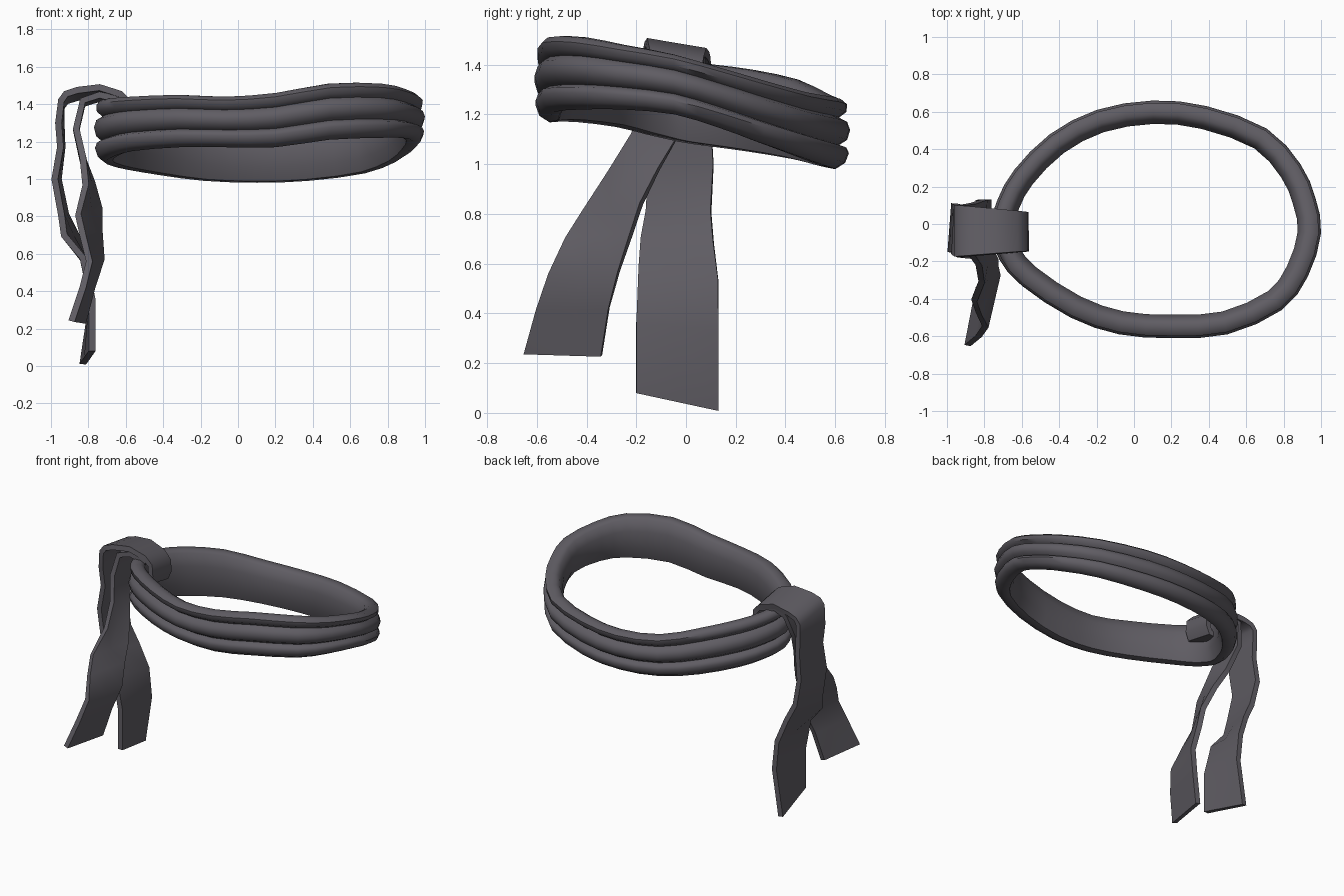
import bpy, bmesh
from mathutils import Vector

if "Cube" in bpy.data.objects:
    bpy.data.objects.remove(bpy.data.objects["Cube"], do_unlink=True)

CLOTH = (0.115, 0.108, 0.125, 1)
cloth = bpy.data.materials.new("charcoal cloth")
cloth.use_nodes = True
cloth.diffuse_color = CLOTH
shader = next(n for n in cloth.node_tree.nodes if n.type == "BSDF_PRINCIPLED")
shader.inputs["Base Color"].default_value = CLOTH
shader.inputs["Roughness"].default_value = 0.8


def grid_object(name, rows, closed=False, thickness=0):
    """Skin a list of point rows; closed wraps the grid in both directions."""
    bm = bmesh.new()
    grid = [[bm.verts.new(p) for p in row] for row in rows]
    n, m = len(grid), len(grid[0])
    for i in range(n if closed else n - 1):
        for j in range(m if closed else m - 1):
            a, b = grid[i], grid[(i + 1) % n]
            k = (j + 1) % m
            bm.faces.new((a[j], b[j], b[k], a[k]))
    bmesh.ops.recalc_face_normals(bm, faces=bm.faces)
    mesh = bpy.data.meshes.new(name)
    bm.to_mesh(mesh)
    bm.free()
    mesh.materials.append(cloth)
    obj = bpy.data.objects.new(name, mesh)
    bpy.context.collection.objects.link(obj)
    bpy.ops.object.select_all(action="DESELECT")
    obj.select_set(True)
    bpy.context.view_layer.objects.active = obj
    if thickness:
        solid = obj.modifiers.new("cloth thickness", "SOLIDIFY")
        solid.thickness = thickness
        solid.offset = 0
        bpy.ops.object.modifier_apply(modifier=solid.name)
    bpy.ops.object.shade_smooth_by_angle(angle=0.9)


def catmull(points, i, t):
    """Point on a closed smooth curve through the given points."""
    n = len(points)
    a, b, c, d = (Vector(points[(i + k) % n]) for k in (-1, 0, 1, 2))
    return 0.5 * (2 * b + (c - a) * t + (2 * a - 5 * b + 4 * c - d) * t ** 2
                  + (3 * b - a - 3 * c + d) * t ** 3)


# Headband: outer x, outer y, top height, bottom height around the loop
stations = [
    (1.0, -.05, 1.44, 1.2), (.97, .14, 1.39, 1.15), (.89, .32, 1.34, 1.09),
    (.71, .51, 1.29, 1.03), (.39, .63, 1.27, .99), (.1, .66, 1.26, .98),
    (-.2, .61, 1.28, .99), (-.45, .48, 1.34, 1.02), (-.64, .29, 1.38, 1.05),
    (-.73, .13, 1.4, 1.07), (-.77, -.03, 1.42, 1.09), (-.72, -.19, 1.43, 1.12),
    (-.6, -.33, 1.44, 1.15), (-.34, -.5, 1.45, 1.17), (-.08, -.59, 1.44, 1.17),
    (.2, -.61, 1.46, 1.17), (.5, -.59, 1.51, 1.21), (.79, -.46, 1.51, 1.22),
    (.93, -.28, 1.48, 1.22),
]
# Cross-section: inward distance, height fraction; three folds outside
section = [
    (.1, .95), (.075, 1), (.035, 1), (.012, .93), (.015, .82), (.045, .74),
    (.012, .68), (0, .56), (.012, .42), (.045, .345), (.015, .31), (.005, .23),
    (.02, .09), (.06, 0), (.1, .03), (.125, .3), (.125, .7),
]
loop = [catmull(stations, i, t) for i in range(len(stations)) for t in (0, .5)]
band = []
for i, p in enumerate(loop):
    tangent = (loop[(i + 1) % len(loop)] - loop[i - 1]).xy.normalized()
    inward = Vector((-tangent.y, tangent.x))
    row = []
    for depth, h in section:
        q = p.xy + inward * depth
        row.append((q.x, q.y, p.w + (p.z - p.w) * h))
    band.append(row)
grid_object("headband", band, closed=True)


def ribbon(name, rows, thickness=0.035):
    """Strip of cloth; rows are front x, y, z then back x, y, z."""
    strips = []
    for r in rows:
        front, back = Vector(r[:3]), Vector(r[3:])
        strips.append([front.lerp(back, t) for t in (0, .5, 1)])
    grid_object(name, strips, thickness=thickness)


# Knot strap rolls over the band and runs down into the outer tail
knot = [(-.66, 1.27), (-.6, 1.28), (-.58, 1.33), (-.585, 1.4), (-.63, 1.445),
        (-.74, 1.48), (-.86, 1.465), (-.92, 1.445), (-.945, 1.41)]
strap = [(x, -.1 + .08 * x, z + .01, x, .005 - .1 * x, z - .03)
         for x, z in knot]
ribbon("knot_and_outer_tail", strap + [
    (-.96, -.16, 1.3, -.945, .1, 1.3),
    (-.95, -.15, 1.17, -.94, .1, 1.17),
    (-.98, -.15, 1.0, -.96, .11, 1.0),
    (-.945, -.16, .81, -.92, .1, .81),
    (-.93, -.18, .7, -.86, .11, .69),
    (-.83, -.19, .58, -.8, .13, .53),
    (-.78, -.2, .36, -.78, .13, .33),
    (-.78, -.2, .08, -.83, .13, .01),
])

# Inner tail starts under the knot and swings forward
ribbon("inner_tail", [
    (-.62, -.15, 1.42, -.62, .06, 1.4),
    (-.74, -.15, 1.45, -.74, .07, 1.43),
    (-.83, -.15, 1.42, -.83, .08, 1.4),
    (-.865, -.17, 1.27, -.865, .04, 1.26),
    (-.83, -.22, 1.12, -.83, -.04, 1.1),
    (-.815, -.31, .97, -.78, -.11, .98),
    (-.855, -.41, .81, -.74, -.18, .84),
    (-.83, -.48, .7, -.74, -.22, .72),
    (-.795, -.55, .56, -.73, -.27, .57),
    (-.83, -.6, .42, -.78, -.31, .42),
    (-.89, -.65, .24, -.83, -.34, .23),
])
